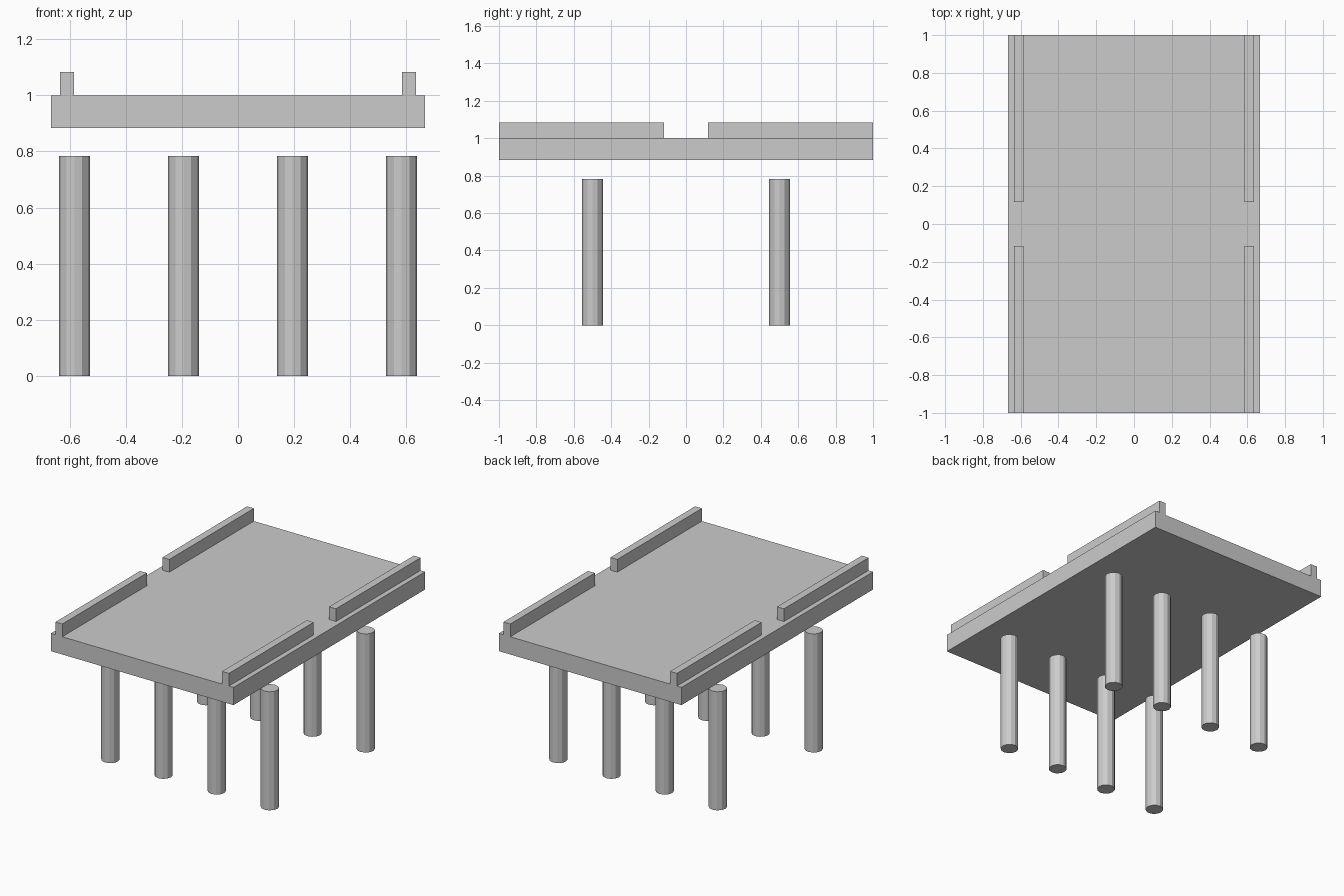
import bpy

if "Cube" in bpy.data.objects:
    bpy.data.objects.remove(bpy.data.objects["Cube"], do_unlink=True)

# Single concrete colour
grey = bpy.data.materials.new("concrete_grey")
grey.use_nodes = True
colour = (0.6, 0.6, 0.6, 1)
grey.diffuse_color = colour
grey.node_tree.nodes["Principled BSDF"].inputs["Base Color"].default_value = colour


def finish(name):
    ob = bpy.context.object
    ob.name = name
    ob.data.materials.append(grey)


def box(name, low, high):
    centre = [(a + b) / 2 for a, b in zip(low, high)]
    bpy.ops.mesh.primitive_cube_add(size=1, location=centre)
    bpy.context.object.scale = [b - a for a, b in zip(low, high)]
    bpy.ops.object.transform_apply(location=False, rotation=False, scale=True)
    finish(name)


DECK_X, DECK_BOTTOM, DECK_TOP = 0.667, 0.883, 1.0
COLUMN_HEIGHT, COLUMN_RADIUS = 0.783, 0.055

# Deck slab
box("deck", (-DECK_X, -1, DECK_BOTTOM), (DECK_X, 1, DECK_TOP))

# Kerb rails on both edges, with a gap in the middle
for side, x in (("right", -0.609), ("left", 0.609)):
    for end, y0, y1 in (("front", -1, -0.117), ("back", 0.117, 1)):
        box(f"rail_{end}_{side}", (x - 0.025, y0, DECK_TOP), (x + 0.025, y1, 1.084))

# Two rows of faceted columns, standing clear of the deck
for row, y in (("front", -0.5), ("back", 0.5)):
    for i in range(4):
        x = 0.583 * (2 * i / 3 - 1)
        bpy.ops.mesh.primitive_cylinder_add(
            vertices=12, radius=COLUMN_RADIUS, depth=COLUMN_HEIGHT,
            location=(x, y, COLUMN_HEIGHT / 2))
        finish(f"column_{row}_{i + 1}")
